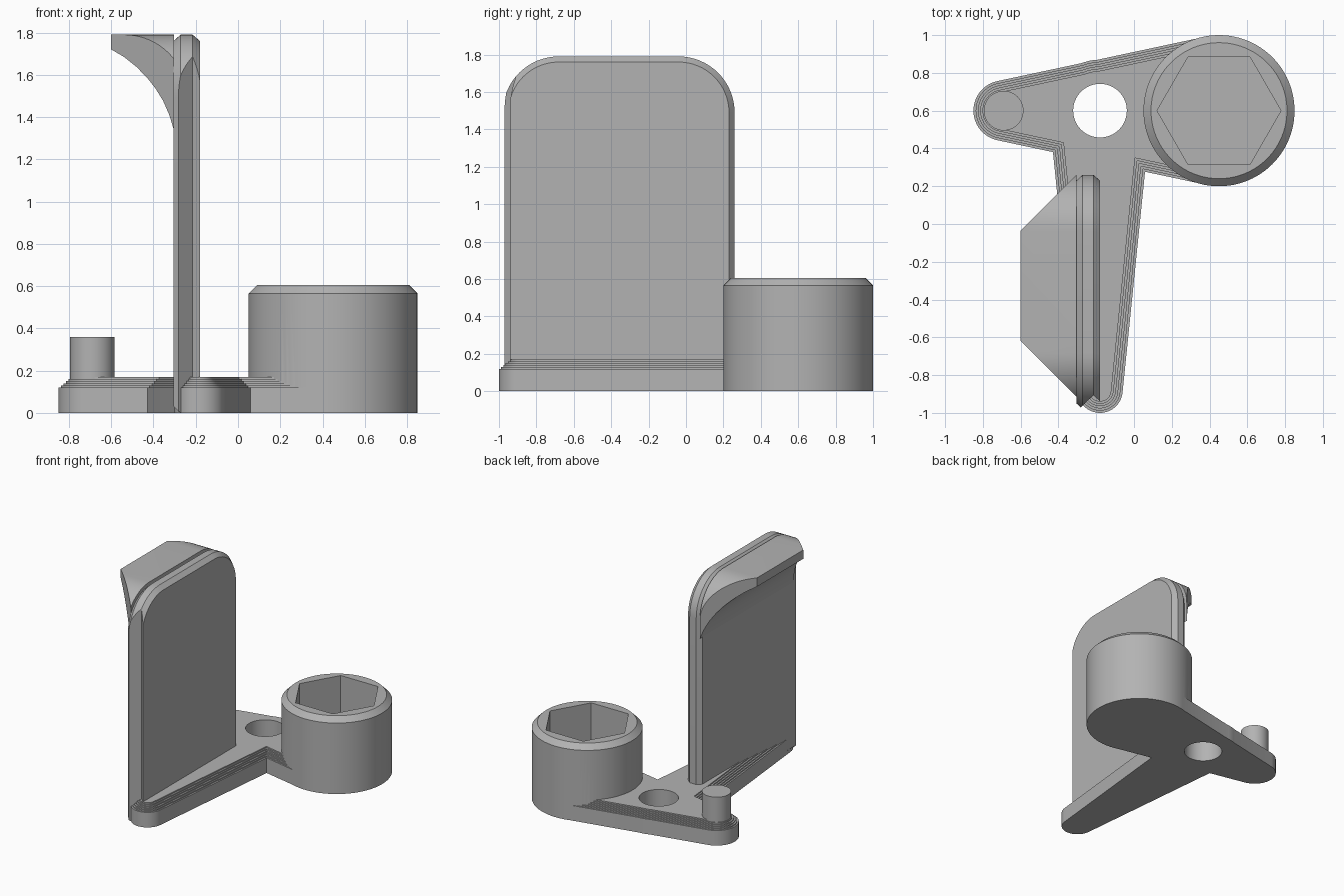
import bpy, bmesh, math
from mathutils import Vector

if "Cube" in bpy.data.objects:
    bpy.data.objects.remove(bpy.data.objects["Cube"], do_unlink=True)

grey = bpy.data.materials.new("plain grey")
grey.use_nodes = True
COLOUR = (0.45, 0.45, 0.45, 1)
grey.diffuse_color = COLOUR
grey.node_tree.nodes["Principled BSDF"].inputs["Base Color"].default_value = COLOUR


def loft(name, rings):
    """Solid skinned through equally long rings, capped at both ends."""
    bm = bmesh.new()
    loops = [[bm.verts.new(p) for p in ring] for ring in rings]
    n = len(loops[0])
    for a, b in zip(loops, loops[1:]):
        for i in range(n):
            j = (i + 1) % n
            bm.faces.new((a[i], a[j], b[j], b[i]))
    bm.faces.new(loops[0][::-1])
    bm.faces.new(loops[-1])
    bmesh.ops.recalc_face_normals(bm, faces=bm.faces)
    mesh = bpy.data.meshes.new(name)
    bm.to_mesh(mesh)
    bm.free()
    ob = bpy.data.objects.new(name, mesh)
    bpy.context.collection.objects.link(ob)
    mesh.materials.append(grey)
    return ob


def lathe(name, centre, profile, sides=96):
    cx, cy = centre
    turn = [2 * math.pi * i / sides for i in range(sides)]
    return loft(name, [[(cx + r * math.cos(t), cy + r * math.sin(t), z) for t in turn]
                       for r, z in profile])


def boolean(ob, tool, operation):
    mod = ob.modifiers.new("cut", "BOOLEAN")
    mod.operation, mod.object, mod.solver = operation, tool, "EXACT"
    bpy.context.view_layer.update()
    deps = bpy.context.evaluated_depsgraph_get()
    mesh = bpy.data.meshes.new_from_object(ob.evaluated_get(deps))
    ob.modifiers.clear()
    ob.data = mesh
    bpy.data.objects.remove(tool, do_unlink=True)


def arc(cx, cy, r, start, end, steps):
    return [(cx + r * math.cos(start + (end - start) * i / steps),
             cy + r * math.sin(start + (end - start) * i / steps)) for i in range(steps + 1)]


def terraced_link(name, c1, r1, c2, r2):
    """Slab around two circles, with small steps up to its top."""
    d = Vector(c2) - Vector(c1)
    heading = math.atan2(d.y, d.x)
    phi = math.acos((r1 - r2) / d.length)

    def ring(inset, z):
        pts = arc(*c1, r1 - inset, heading + phi, heading + 2 * math.pi - phi, 32)
        pts += arc(*c2, r2 - inset, heading - phi, heading + phi, 32)
        return [(x, y, z) for x, y in pts]

    rings = [ring(0, 0), ring(0, 0.12)]
    for i in range(1, 6):
        rings += [ring(0.012 * i, 0.11 + 0.01 * i), ring(0.012 * i, 0.12 + 0.01 * i)]
    return loft(name, rings)


# Base: cross link, forward arm, drum with hex socket, round hole
DRUM, PIVOT, PIN = (0.45, 0.6), (-0.18, 0.6), (-0.69, 0.6)
base = terraced_link("base", PIN, 0.16, DRUM, 0.398)
boolean(base, terraced_link("arm", PIVOT, 0.27, (-0.18, -0.88), 0.12), "UNION")
boolean(base, lathe("drum", DRUM, [(0.4, 0), (0.4, 0.565), (0.36, 0.605)]), "UNION")
boolean(base, lathe("hole", PIVOT, [(0.142, -0.1), (0.142, 0.4)], 64), "DIFFERENCE")
boolean(base, lathe("socket", DRUM, [(0.328, 0.17), (0.328, 0.8)], 6), "DIFFERENCE")

# Pin
pin = lathe("pin", PIN, [(0.105, 0.15), (0.105, 0.36)], 48)

# Upright plate with rounded top corners and chamfered rim
Y0, Y1, TOP, R = -0.98, 0.26, 1.79, 0.3


def plate_outline(x, inset):
    r = R - inset
    pts = [(Y0 + inset, inset), (Y1 - inset, inset)]
    pts += arc(Y1 - R, TOP - R, r, 0, math.pi / 2, 16)
    pts += arc(Y0 + R, TOP - R, r, math.pi / 2, math.pi, 16)
    return [(x, y, z) for y, z in pts]


plate = loft("upright_plate", [plate_outline(-0.305, 0.03), plate_outline(-0.272, 0),
                               plate_outline(-0.215, 0), plate_outline(-0.18, 0.03)])
# V notch down the front edge
notch = [(-0.31, -0.997), (-0.215, -0.907), (-0.12, -0.99), (-0.12, -1.1), (-0.31, -1.1)]
boolean(plate, loft("notch", [[(x, y, z) for x, y in notch] for z in (-0.1, 2)]), "DIFFERENCE")

# Curved lip at the top, with mitred ends and the plate's rounded corners
under = [(-0.6, 1.72), (-0.54, 1.685), (-0.48, 1.637), (-0.43, 1.586), (-0.39, 1.535),
         (-0.355, 1.478), (-0.325, 1.41), (-0.304, 1.34)]
side = under + [(-0.304, TOP), (-0.6, TOP)]
lip = loft("top_lip", [[(x, end - s * (-0.304 - x), z) for x, z in side]
                       for end, s in ((-0.915, -1), (Y1, 1))])
boolean(lip, loft("lip_bounds", [plate_outline(-0.8, 0), plate_outline(-0.2, 0)]), "INTERSECT")

# Smooth round faces, keep edges sharp
bpy.ops.object.select_all(action="DESELECT")
for ob in (base, pin, plate, lip):
    ob.select_set(True)
bpy.context.view_layer.objects.active = base
bpy.ops.object.shade_smooth_by_angle(angle=math.radians(25))
